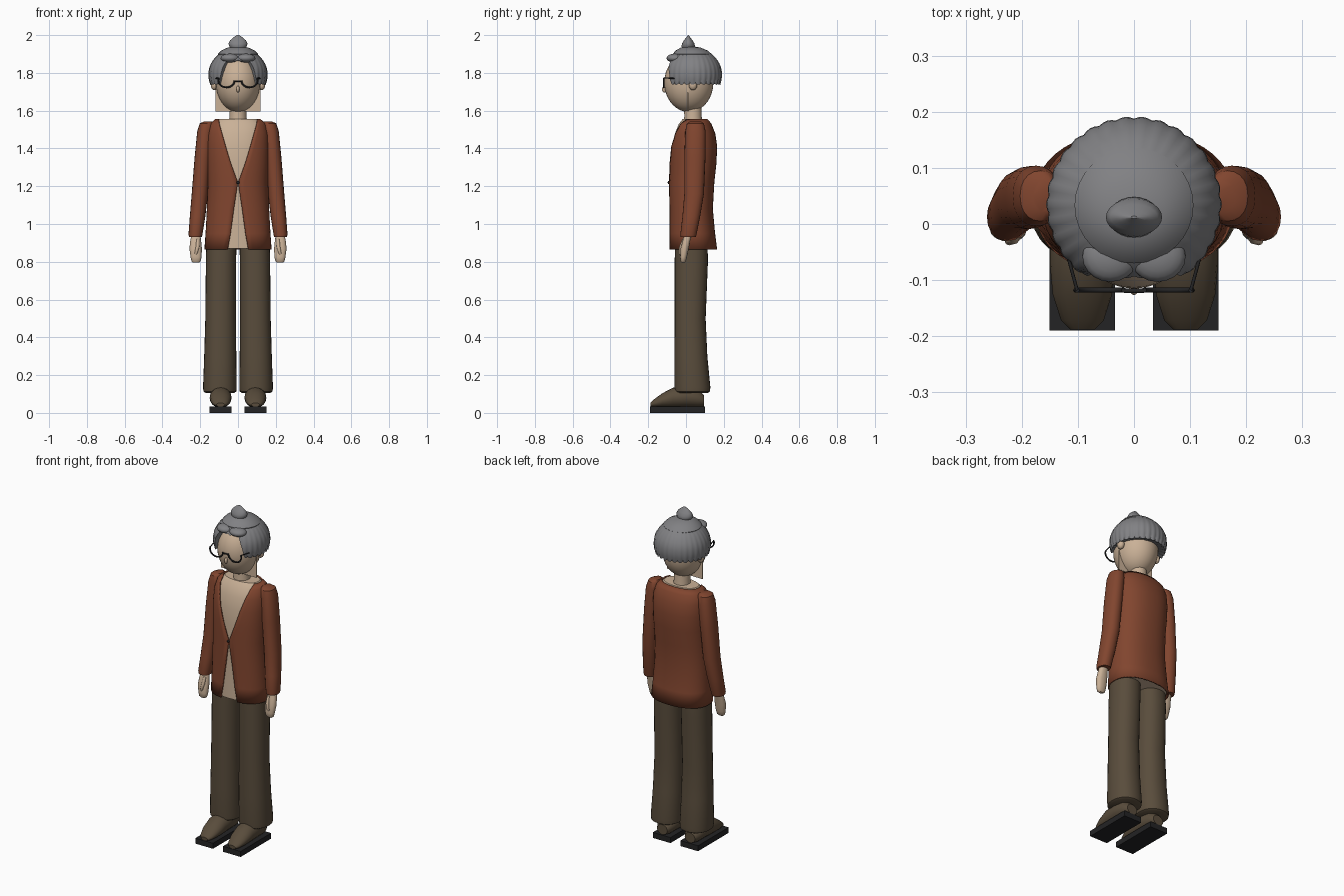
import bpy, bmesh
from math import sin, cos, pi, asin, copysign
from mathutils import Vector

if "Cube" in bpy.data.objects:
    bpy.data.objects.remove(bpy.data.objects["Cube"])


def material(name, rgb):
    m = bpy.data.materials.new(name)
    m.use_nodes = True
    m.diffuse_color = (*rgb, 1)
    m.node_tree.nodes["Principled BSDF"].inputs["Base Color"].default_value = (*rgb, 1)
    return m


skin = material("skin beige", (0.59, 0.44, 0.31))
rust = material("rust brown", (0.22, 0.06, 0.028))
olive = material("dark olive brown", (0.1, 0.073, 0.045))
grey = material("hair grey", (0.22, 0.22, 0.23))
black = material("sole black", (0.017, 0.017, 0.018))
SIDES = (("left", 1), ("right", -1))


def finish(obj, mat, angle=0.7):
    obj.data.materials.append(mat)
    bpy.ops.object.select_all(action="DESELECT")
    obj.select_set(True)
    bpy.context.view_layer.objects.active = obj
    bpy.ops.object.shade_smooth_by_angle(angle=angle)
    return obj


def add_mesh(name, bm, mat, angle=0.7):
    bmesh.ops.recalc_face_normals(bm, faces=bm.faces)
    me = bpy.data.meshes.new(name)
    bm.to_mesh(me)
    bm.free()
    obj = bpy.data.objects.new(name, me)
    bpy.context.collection.objects.link(obj)
    return finish(obj, mat, angle)


def skin_rings(name, rings, mat, closed=True, angle=0.7):
    """Bridge successive rings of points; closed rings also get end caps."""
    bm = bmesh.new()
    rows = [[bm.verts.new(p) for p in r] for r in rings]
    n = len(rows[0])
    for a, b in zip(rows, rows[1:]):
        for i in range(n if closed else n - 1):
            j = (i + 1) % n
            bm.faces.new((a[i], a[j], b[j], b[i]))
    if closed:
        bm.faces.new(rows[0])
        bm.faces.new(rows[-1])
    return add_mesh(name, bm, mat, angle)


def super_point(a, ru, rv, p):
    s, c = sin(a), cos(a)
    return (ru * copysign(abs(s) ** (2 / p), s), -rv * copysign(abs(c) ** (2 / p), c))


def column(name, rings, mat, n=24, p=2, side=1):
    """Loft of horizontal rings (z, x, y, rx, ry)."""
    out = []
    for z, x, y, rx, ry in rings:
        pts = [super_point(2 * pi * i / n, rx, ry, p) for i in range(n)]
        out.append([(side * x + u, y + v, z) for u, v in pts])
    return skin_rings(name, out, mat)


def ball(name, centre, radii, mat, seg=24):
    bm = bmesh.new()
    bmesh.ops.create_uvsphere(bm, u_segments=seg, v_segments=seg // 2, radius=1)
    bmesh.ops.scale(bm, vec=radii, verts=bm.verts)
    bmesh.ops.translate(bm, vec=centre, verts=bm.verts)
    return add_mesh(name, bm, mat, 1.0)


def box(name, centre, size, mat):
    bm = bmesh.new()
    bmesh.ops.create_cube(bm, size=1)
    bmesh.ops.scale(bm, vec=size, verts=bm.verts)
    bmesh.ops.translate(bm, vec=centre, verts=bm.verts)
    return add_mesh(name, bm, mat)


def wire(name, points, radius, mat):
    cu = bpy.data.curves.new(name, "CURVE")
    cu.dimensions = "3D"
    cu.bevel_depth = radius
    cu.bevel_resolution = 2
    cu.use_fill_caps = True
    sp = cu.splines.new("POLY")
    sp.points.add(len(points) - 1)
    for pt, co in zip(sp.points, points):
        pt.co = (*co, 1)
    obj = bpy.data.objects.new(name, cu)
    bpy.context.collection.objects.link(obj)
    cu.materials.append(mat)


# Torso: (z, y, rx, ry, half width of the front opening)
torso = [(0.865, 0.037, 0.178, 0.128, 0.055), (0.95, 0.032, 0.172, 0.122, 0.04),
         (1.08, 0.027, 0.165, 0.115, 0.022), (1.22, 0.03, 0.16, 0.12, 0.001),
         (1.32, 0.036, 0.163, 0.125, 0.038), (1.41, 0.04, 0.165, 0.125, 0.066),
         (1.48, 0.043, 0.162, 0.112, 0.086), (1.53, 0.043, 0.148, 0.092, 0.1),
         (1.557, 0.043, 0.118, 0.07, 0.104)]
column("shirt", [(z + 0.006 if z < 0.9 else z, 0, y, rx - 0.013, ry - 0.011)
                 for z, y, rx, ry, g in torso], skin, 40, 2.3)
P = 2.3
N = 40
rows = []
for z, y, rx, ry, gap in torso:
    a0 = asin((gap / rx) ** (P / 2))
    angles = [a0 + (2 * pi - 2 * a0) * i / N for i in range(N + 1)]
    rows.append([(u, y + v, z) for u, v in (super_point(a, rx, ry, P) for a in angles)])
jacket = skin_rings("jacket", rows, rust, closed=False)
shell = jacket.modifiers.new("cloth thickness", "SOLIDIFY")
shell.thickness = 0.008
shell.offset = -1
ball("jacket_button", (0, -0.092, 1.22), (0.008, 0.005, 0.008), black, 12)

# Arms, hands, legs and shoes
for label, s in SIDES:
    column(label + "_sleeve", [
        (1.543, 0.158, 0.05, 0.022, 0.03), (1.532, 0.166, 0.05, 0.037, 0.045),
        (1.49, 0.174, 0.05, 0.042, 0.054), (1.35, 0.187, 0.047, 0.043, 0.056),
        (1.16, 0.202, 0.043, 0.043, 0.052), (1.04, 0.214, 0.028, 0.041, 0.047),
        (0.945, 0.225, 0.013, 0.037, 0.043), (0.932, 0.225, 0.012, 0.034, 0.04)],
        rust, 20, 2.2, s)
    column(label + "_hand", [
        (0.95, 0.223, 0.012, 0.022, 0.022), (0.91, 0.224, 0.002, 0.029, 0.02),
        (0.87, 0.224, -0.007, 0.033, 0.022), (0.825, 0.222, -0.013, 0.029, 0.018),
        (0.802, 0.222, -0.015, 0.024, 0.014), (0.795, 0.222, -0.015, 0.015, 0.008)],
        skin, 16, 2.4, s)
    column(label + "_thumb", [
        (0.92, 0.212, -0.012, 0.008, 0.008), (0.88, 0.214, -0.026, 0.01, 0.01),
        (0.845, 0.222, -0.031, 0.008, 0.007), (0.838, 0.224, -0.031, 0.004, 0.004)],
        skin, 10, 2, s)
    column(label + "_trouser_leg", [
        (0.9, 0.088, 0.028, 0.08, 0.086), (0.8, 0.09, 0.028, 0.08, 0.088),
        (0.5, 0.092, 0.022, 0.081, 0.082), (0.3, 0.094, 0.026, 0.085, 0.087),
        (0.135, 0.096, 0.034, 0.089, 0.095), (0.113, 0.096, 0.034, 0.087, 0.093),
        (0.106, 0.096, 0.034, 0.076, 0.082)], olive, 28, 2.2, s)
    shoe = [(-0.188, 0.043, 0.022, 0.01), (-0.172, 0.05, 0.038, 0.02),
            (-0.125, 0.066, 0.053, 0.038), (-0.07, 0.08, 0.058, 0.053),
            (0, 0.085, 0.057, 0.056), (0.065, 0.076, 0.052, 0.047), (0.095, 0.064, 0.034, 0.03)]
    skin_rings(label + "_shoe", [
        [(s * 0.092 + rx * sin(2 * pi * i / 20), y, z + rz * cos(2 * pi * i / 20))
         for i in range(20)] for y, z, rx, rz in shoe], olive)
    box(label + "_sole", (s * 0.092, -0.045, 0.0165), (0.117, 0.29, 0.033), black)

# Neck and head
column("neck", [(1.53, 0, 0.037, 0.05, 0.05), (1.57, 0, 0.037, 0.045, 0.046),
                (1.66, 0, 0.035, 0.045, 0.046)], skin)
ball("head", (0, 0.015, 1.748), (0.117, 0.13, 0.155), skin, 36)
box("jaw_plate", (0, 0.01, 1.69), (0.236, 0.004, 0.19), skin)
ball("nose", (0, -0.113, 1.714), (0.009, 0.014, 0.018), skin, 14)
for label, s in SIDES:
    ball(label + "_ear", (s * 0.125, 0.037, 1.735), (0.019, 0.022, 0.027), skin, 16)

# Half-rim glasses
for label, s in SIDES:
    rim = [(s * (0.061 + 0.043 * cos(t)), -0.118, 1.76 + 0.037 * sin(t))
           for t in (0.35 - (pi + 0.35) * i / 16 for i in range(17))]
    wire(label + "_glasses_rim", rim, 0.0045, black)
    wire(label + "_glasses_temple", [rim[0], (s * 0.128, -0.02, 1.77)], 0.003, black)
wire("glasses_bridge", [(-0.018, -0.119, 1.757), (0.018, -0.119, 1.757)], 0.004, black)

# Scalloped hair cap with a raised hairline over the face
profile = [(1.735, 0.142), (1.77, 0.153), (1.8, 0.156), (1.83, 0.151), (1.86, 0.138),
           (1.885, 0.118), (1.91, 0.09), (1.928, 0.05), (1.935, 0.012)]


def hair_radius(z):
    for (z0, r0), (z1, r1) in zip(profile, profile[1:]):
        if z <= z1:
            return r0 + (r1 - r0) * (z - z0) / (z1 - z0)
    return profile[-1][1]


def hairline(a):
    t = min(max((min(a, 2 * pi - a) - 0.46) / 0.3, 0), 1)
    return 1.87 - 0.125 * t * t * (3 - 2 * t)


N = 120
rows = []
for k in range(-1, 13):
    row = []
    for i in range(N):
        a = 2 * pi * i / N
        low = hairline(a)
        f = max(k, 0) / 12
        z = low + (1.935 - low) * (1 - (1 - f) ** 1.5)
        lobe = abs(sin(15 * a))
        r = 0.098 if k < 0 else hair_radius(z) * (0.985 + 0.03 * lobe * (1 - f))
        z += 0.01 if k < 0 else -0.008 * lobe * (1 - f) ** 6
        row.append((r * sin(a), 0.035 - r * cos(a), z))
    rows.append(row)
skin_rings("hair_cap", rows, grey, angle=0.8)
column("hair_crown", [(1.885, 0, 0.033, 0.1, 0.1), (1.9, 0, 0.033, 0.106, 0.103),
                      (1.918, 0, 0.03, 0.088, 0.085), (1.934, 0, 0.025, 0.055, 0.052),
                      (1.94, 0, 0.02, 0.02, 0.02)], grey, 32)
# Swept fringe locks
for label, s in SIDES:
    ball(label + "_fringe", (s * 0.042, -0.058, 1.878), (0.05, 0.045, 0.024), grey, 20)

# Topknot with a pointed tip
column("hair_bun", [(1.925, 0, 0.012, 0.034, 0.03), (1.94, 0, 0.012, 0.046, 0.036),
                    (1.955, 0, 0.012, 0.05, 0.033), (1.972, 0, 0.012, 0.042, 0.023),
                    (1.987, 0, 0.012, 0.025, 0.011), (2.0, 0, 0.012, 0.006, 0.002)], grey)
